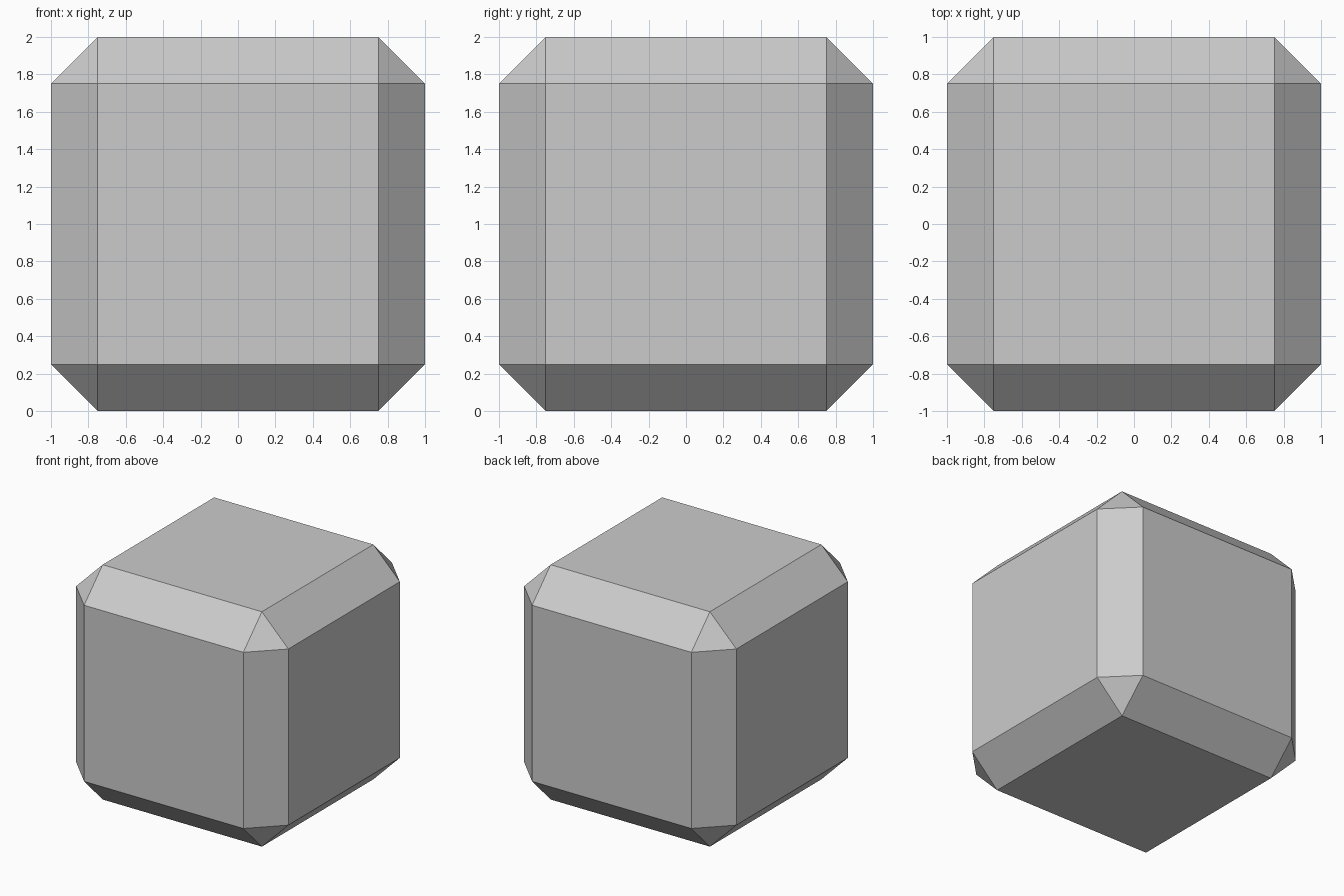
import bpy, bmesh
from mathutils import Vector

if "Cube" in bpy.data.objects:
    bpy.data.objects.remove(bpy.data.objects["Cube"])

# Chamfered block: cube with every edge cut by 0.25
bm = bmesh.new()
bmesh.ops.create_cube(bm, size=2)
bmesh.ops.bevel(bm, geom=bm.edges[:], offset=0.25, offset_type='OFFSET',
                segments=1, profile=0.5, affect='EDGES')

# Keep one octant, so the mirror leaves seams on the three mid planes
for axis in ((1, 0, 0), (0, 1, 0), (0, 0, 1)):
    bmesh.ops.bisect_plane(bm, geom=bm.verts[:] + bm.edges[:] + bm.faces[:],
                           plane_co=(0, 0, 0), plane_no=Vector(axis),
                           clear_inner=True)
bmesh.ops.recalc_face_normals(bm, faces=bm.faces[:])
# Open shell: make sure faces point outwards
flip = [f for f in bm.faces if f.normal.dot(f.calc_center_median()) < 0]
if flip:
    bmesh.ops.reverse_faces(bm, faces=flip)

mesh = bpy.data.meshes.new("chamfered_block")
bm.to_mesh(mesh)
bm.free()
block = bpy.data.objects.new("chamfered_block", mesh)
bpy.context.collection.objects.link(block)
block.location.z = 1

# Mirror the octant into the whole block
mirror = block.modifiers.new("mirror", 'MIRROR')
mirror.use_axis = (True, True, True)
mirror.use_mirror_merge = False
